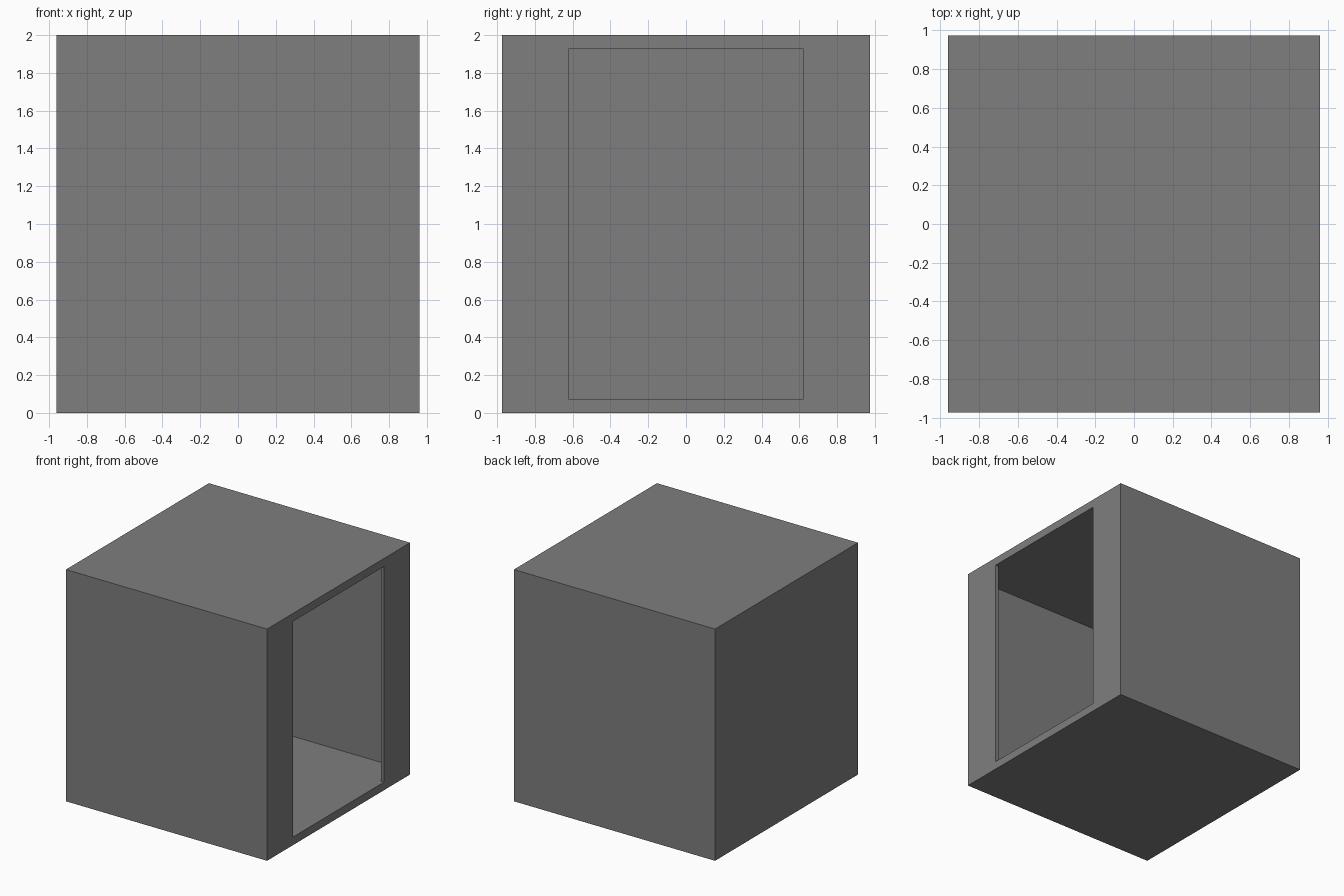
import bpy
import bmesh

if "Cube" in bpy.data.objects:
    bpy.data.objects.remove(bpy.data.objects["Cube"], do_unlink=True)

HALF_X, HALF_Y, HEIGHT = 0.96, 0.975, 2.0
WALL = 0.07         # floor, ceiling and closed walls
FRONT_LIP = 0.03    # thin wall around the opening
DOOR = 0.62         # half width of the opening

grey = bpy.data.materials.new("plain grey")
grey.use_nodes = True
colour = (0.21, 0.21, 0.21, 1.0)
grey.diffuse_color = colour
grey.node_tree.nodes["Principled BSDF"].inputs["Base Color"].default_value = colour


def prism(name, plan, bottom, top):
    """Extrude a plan outline upwards into a closed solid."""
    bm = bmesh.new()
    base = bm.faces.new([bm.verts.new((x, y, bottom)) for x, y in plan])
    result = bmesh.ops.extrude_face_region(bm, geom=[base])
    raised = [v for v in result["geom"] if isinstance(v, bmesh.types.BMVert)]
    bmesh.ops.translate(bm, verts=raised, vec=(0, 0, top - bottom))
    bmesh.ops.recalc_face_normals(bm, faces=bm.faces)
    mesh = bpy.data.meshes.new(name)
    bm.to_mesh(mesh)
    bm.free()
    mesh.materials.append(grey)
    obj = bpy.data.objects.new(name, mesh)
    bpy.context.collection.objects.link(obj)
    return obj


def mirrored(half):
    """Complete an outline by mirroring it across y = 0."""
    return half + [(x, -y) for x, y in reversed(half)]


# Outer block
shell = prism("box_shell", mirrored([(-HALF_X, HALF_Y), (HALF_X, HALF_Y)]), 0, HEIGHT)

# Room and side doorway, cut as one solid
inner_y, lip_x = HALF_Y - WALL, HALF_X - FRONT_LIP
room = prism("room_cutter", mirrored([
    (-HALF_X + WALL, inner_y), (lip_x, inner_y),
    (lip_x, DOOR), (HALF_X + WALL, DOOR),
]), WALL, HEIGHT - WALL)
room.hide_render = True

cut = shell.modifiers.new("hollow", "BOOLEAN")
cut.operation = "DIFFERENCE"
cut.solver = "EXACT"
cut.object = room
bpy.context.view_layer.objects.active = shell
bpy.ops.object.modifier_apply(modifier=cut.name)
bpy.data.objects.remove(room, do_unlink=True)
